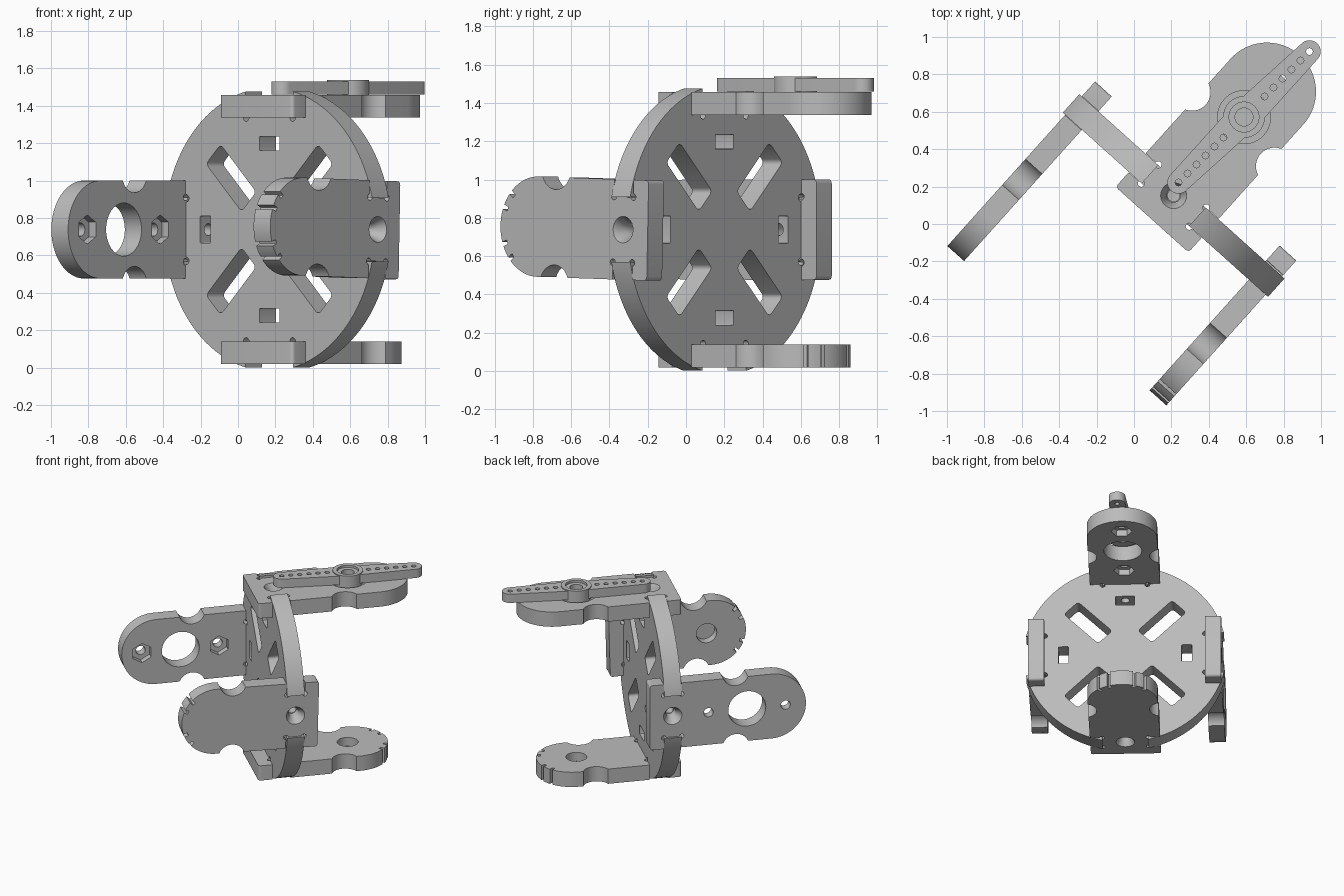
import bpy, bmesh
from math import sin, cos, pi, radians
from mathutils import Matrix, Vector

old = bpy.data.objects.get("Cube")
if old:
    bpy.data.objects.remove(old)

grey = bpy.data.materials.new("plain_grey")
grey.use_nodes = True
GREY = (0.5, 0.5, 0.5, 1)
grey.diffuse_color = GREY
grey.node_tree.nodes["Principled BSDF"].inputs["Base Color"].default_value = GREY

# Frame of the wheel: across it, along its axle, and up
tangent = Vector((0.744, -0.668, 0)).normalized()
axle = Vector((-tangent.y, tangent.x, 0))
up = Vector((0, 0, 1))
centre = Vector((0.212, 0.152, 0.738))
SLOT, INNER, OUTER, HALF = 0.17, 0.60, 0.72, 0.066
BASE, WIDTH, PIVOT = 0.173, 0.262, 0.736


def frame(x, y, z, origin):
    m = Matrix((x, y, z)).transposed().to_4x4()
    m.translation = origin
    return m


def arc(cx, cy, r, a0, a1, n):
    return [(cx + r * cos(radians(a0 + (a1 - a0) * i / n)),
             cy + r * sin(radians(a0 + (a1 - a0) * i / n))) for i in range(n + 1)]


def circle(cx, cy, r, n=32):
    return arc(cx, cy, r, 0, 360, n)[:-1]


def rounded_box(cx, cy, hx, hy, r, turn=0):
    pts = []
    for i, (sx, sy) in enumerate(((1, 1), (-1, 1), (-1, -1), (1, -1))):
        pts += arc(cx + sx * (hx - r), cy + sy * (hy - r), r, 90 * i, 90 * i + 90, 4)
    c, s = cos(radians(turn)), sin(radians(turn))
    return [(x * c - y * s, x * s + y * c) for x, y in pts]


def prism(name, pts, z0, z1, matrix, top=None):
    """Extrude an outline; top may give a different upper outline."""
    bm = bmesh.new()
    low = [bm.verts.new((x, y, z0)) for x, y in pts]
    high = [bm.verts.new((x, y, z1)) for x, y in (top or pts)]
    bm.faces.new(low[::-1])
    bm.faces.new(high)
    for i in range(len(low)):
        j = (i + 1) % len(low)
        bm.faces.new((low[i], low[j], high[j], high[i]))
    mesh = bpy.data.meshes.new(name)
    bm.to_mesh(mesh)
    bm.free()
    ob = bpy.data.objects.new(name, mesh)
    ob.matrix_world = matrix
    bpy.context.scene.collection.objects.link(ob)
    mesh.materials.append(grey)
    return ob


def carve(ob, cutters):
    """Cut every helper out of the part, then discard the helpers."""
    for c in cutters:
        c.hide_render = True
        mod = ob.modifiers.new("cut", "BOOLEAN")
        mod.operation, mod.solver, mod.object = "DIFFERENCE", "EXACT", c
    bpy.context.view_layer.update()
    graph = bpy.context.evaluated_depsgraph_get()
    mesh = bpy.data.meshes.new_from_object(ob.evaluated_get(graph))
    ob.modifiers.clear()
    ob.data = mesh
    for c in cutters:
        bpy.data.objects.remove(c)
    parts.append(ob)


parts = []

# Wheel with spoke windows, nut pockets, bolt channels and rim slots
wm = frame(tangent, up, -axle, centre)
wheel = prism("wheel", circle(0, 0, 0.757, 96), -HALF, HALF, wm)
cuts = []
for k in range(4):
    m = wm @ Matrix.Rotation(k * pi / 2, 4, "Z")
    cuts += [
        prism("window_cut", rounded_box(0.39, 0, 0.18, 0.074, 0.025, 45), -0.2, 0.2, m),
        prism("nut_cut", rounded_box(0, 0.46, 0.072, 0.038, 0.006), -0.2, 0.2, m),
        prism("rim_cut", [(-SLOT, INNER), (SLOT, INNER), (SLOT, 0.9), (-SLOT, 0.9)], -0.2, 0.2, m),
        prism("bolt_cut", circle(0, 0, 0.032, 20), 0.45, 0.65,
              m @ Matrix.Rotation(-pi / 2, 4, "X"))]
    for s in (-1, 1):
        cuts.append(prism("relief_cut", circle(s * 0.167, INNER - 0.002, 0.02, 16), -0.2, 0.2, m))
carve(wheel, cuts)


def plate(name, out, along, length, long_type, tilt=0):
    """Bracket standing on the rim, measured from its square end."""
    m = frame(along.cross(out), along, out, centre - along * BASE)
    m = m @ Matrix.Translation((0, BASE, 0)) @ Matrix.Rotation(radians(tilt), 4, "Z") \
        @ Matrix.Translation((0, -BASE, 0))
    outline = arc(-WIDTH + 0.02, 0.02, 0.02, 180, 270, 4) + arc(WIDTH - 0.02, 0.02, 0.02, 270, 360, 4) \
        + arc(0, length - WIDTH, WIDTH, 0, 180, 40)
    ob = prism(name, outline, INNER, OUTER, m)

    def cut(pts, z0=0.5, z1=0.8, top=None):
        cuts.append(prism("plate_cut", pts, z0, z1, m, top))

    cuts = []
    for s in (-1, 1):
        # Waist notch, wheel slot and its corner reliefs
        cut(circle(s * (WIDTH + 0.035), 0.65, 0.1))
        xs = sorted((s * SLOT, s * 0.4))
        lo, hi = BASE - HALF - 0.002, BASE + HALF + 0.002
        cut([(xs[0], lo), (xs[1], lo), (xs[1], hi), (xs[0], hi)])
        for y in (lo, hi):
            cut(circle(s * (SLOT + 0.002), y, 0.018, 16))
    # Countersunk bolt hole
    cut(circle(0, BASE, 0.036, 24))
    cut(circle(0, BASE, 0.036, 24), 0.655, OUTER + 0.01, circle(0, BASE, 0.075, 24))
    if long_type:
        cut(circle(0, PIVOT, 0.142, 40))
        for s in (-1, 1):
            y = PIVOT + s * 0.292
            cut(circle(0, y, 0.036, 20))
            cut(circle(0, y, 0.078, 6), 0.55, 0.65)
    else:
        # Blind pivot socket and small nicks round the rim
        cut(circle(0, PIVOT, 0.078), 0.55, 0.67)
        for a in (-42, -22, 22, 42):
            nick = Matrix.Translation((0, length - WIDTH, 0)) @ Matrix.Rotation(radians(a), 4, "Z")
            cuts.append(prism("nick_cut", rounded_box(0, WIDTH, 0.012, 0.032, 0.004), 0.5, 0.8, m @ nick))
    carve(ob, cuts)


plate("top_plate", up, axle, 1.182, True)
plate("bottom_plate", -up, axle, 1.034, False)
plate("right_plate", -tangent, -axle, 1.182, True)
plate("left_plate", tangent, -axle, 1.034, False, -1.5)

# Perforated lever on the top plate
lm = Matrix.Translation((0.588, 0.572, 0)) @ Matrix.Rotation(pi / 4, 4, "Z")
shape = arc(0.495, 0, 0.06, -85, 85, 16) + [(0, 0.085)] + arc(-0.495, 0, 0.06, 95, 265, 16) + [(0, -0.085)]
lever = prism("lever", shape, 1.459, 1.53, lm)
cuts = [prism("lever_cut", circle(0, 0, 0.09), 1.4, 1.6, lm)]
for s in (-1, 1):
    for i in range(6):
        cuts.append(prism("lever_cut", circle(s * (0.155 + 0.068 * i), 0, 0.018, 16), 1.4, 1.6, lm))
carve(lever, cuts)
hub = prism("lever_hub", circle(0, 0, 0.112, 40), 1.44, 1.538, lm)
carve(hub, [prism("hub_cut", circle(0, 0, 0.048), 1.4, 1.6, lm),
            prism("hub_cut", circle(0, 0, 0.08), 1.52, 1.6, lm)])

# Smooth curved walls, keep edges crisp
bpy.ops.object.select_all(action="DESELECT")
for ob in parts:
    ob.select_set(True)
bpy.context.view_layer.objects.active = parts[0]
bpy.ops.object.shade_smooth_by_angle(angle=radians(30))
